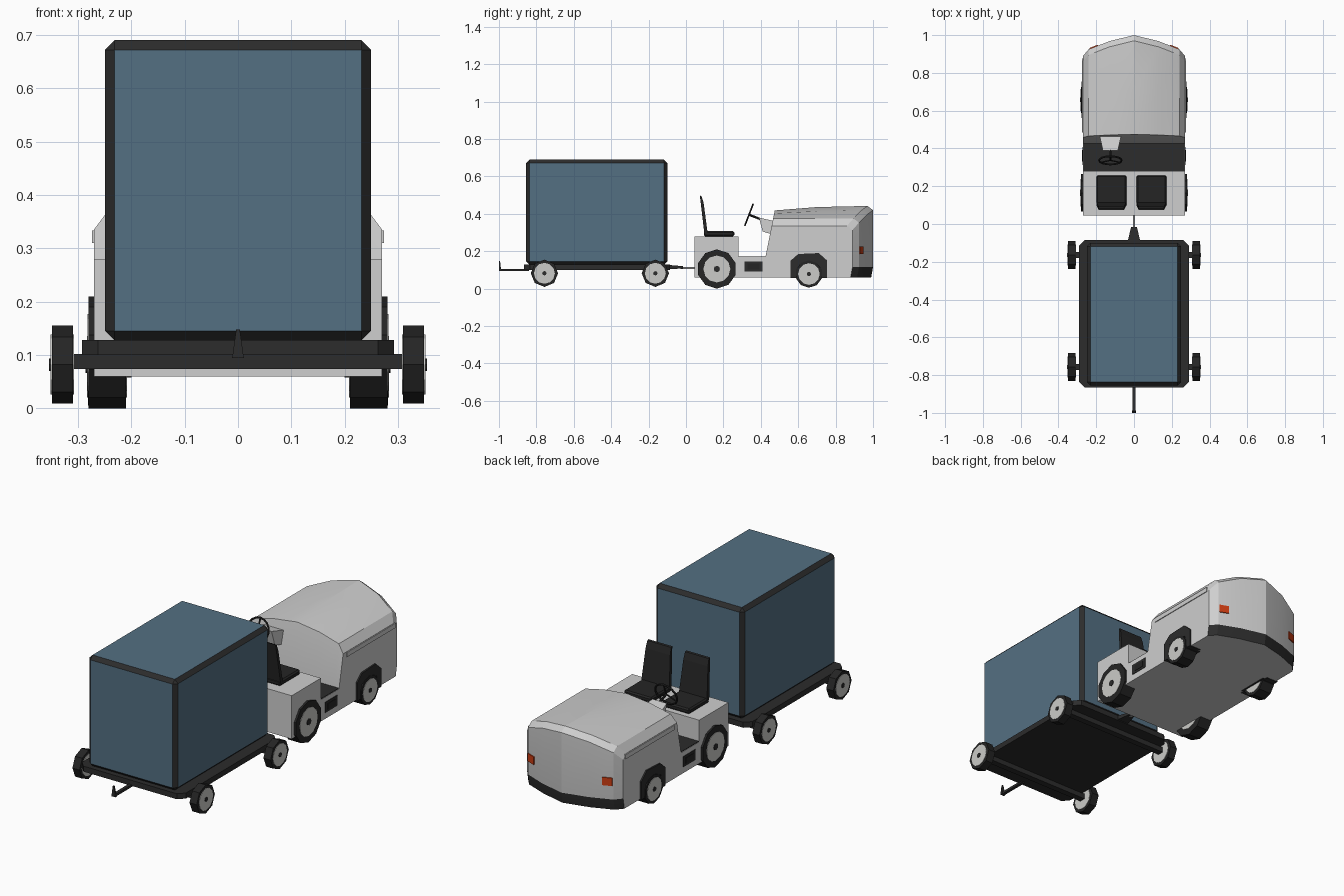
import bpy, bmesh, math
from mathutils import Matrix, Vector

if "Cube" in bpy.data.objects:
    bpy.data.objects.remove(bpy.data.objects["Cube"])


def material(name, rgb):
    m = bpy.data.materials.new(name)
    m.diffuse_color = (*rgb, 1)
    m.use_nodes = True
    m.node_tree.nodes["Principled BSDF"].inputs["Base Color"].default_value = m.diffuse_color
    return m


BODY = material("light_grey_paint", (0.62, 0.62, 0.62))
DARK = material("dark_frame", (0.025, 0.025, 0.025))
RUBBER = material("rubber", (0.018, 0.018, 0.018))
BLUE = material("blue_panel", (0.088, 0.16, 0.225))
RIM = material("rim_grey", (0.6, 0.6, 0.58))
LAMP = material("orange_lamp", (0.6, 0.045, 0.006))
STEEL = material("steel", (0.3, 0.3, 0.3))


def finish(name, bm, *mats):
    bmesh.ops.recalc_face_normals(bm, faces=bm.faces)
    me = bpy.data.meshes.new(name)
    bm.to_mesh(me)
    bm.free()
    for m in mats:
        me.materials.append(m)
    ob = bpy.data.objects.new(name, me)
    bpy.context.collection.objects.link(ob)
    return ob


def box_mesh(x, y, z, bevel=0):
    bm = bmesh.new()
    size = (x[1] - x[0], y[1] - y[0], z[1] - z[0])
    mid = [sum(a) / 2 for a in (x, y, z)]
    bmesh.ops.create_cube(bm, size=1, matrix=Matrix.Translation(mid) @ Matrix.Diagonal((*size, 1)))
    if bevel:
        bmesh.ops.bevel(bm, geom=bm.edges[:], offset=bevel, segments=1, affect='EDGES')
    return bm


def box(name, x, y, z, mat, bevel=0):
    return finish(name, box_mesh(x, y, z, bevel), mat)


def prism(name, pts, cx, half, mat):
    """Side profile (y, z) extruded along x; half may be a function of (y, z)."""
    h = half if callable(half) else (lambda y, z: half)
    bm = bmesh.new()
    a, b = [[bm.verts.new((cx + s * h(y, z), y, z)) for y, z in pts] for s in (-1, 1)]
    bm.faces.new(a)
    bm.faces.new(b)
    n = len(pts)
    for i in range(n):
        j = (i + 1) % n
        bm.faces.new((a[i], a[j], b[j], b[i]))
    return finish(name, bm, mat)


def rod(name, p, q, r, mat, sides=8):
    p, q = Vector(p), Vector(q)
    d = q - p
    bm = bmesh.new()
    rot = d.to_track_quat('Z', 'Y').to_matrix().to_4x4()
    bmesh.ops.create_cone(bm, cap_ends=True, segments=sides, radius1=r, radius2=r, depth=d.length,
                          matrix=Matrix.Translation((p + q) / 2) @ rot)
    return finish(name, bm, mat)


def wheel(name, s, y, z, r, x0, x1, rim, sides):
    """Polygonal tyre with rim plates on both sides and a dark hub."""
    bm = bmesh.new()
    ring = [(y + r * math.sin(2 * math.pi * i / sides), z - r * math.cos(2 * math.pi * i / sides))
            for i in range(sides)]
    bm.free()
    prism(name + "_tyre", ring, s * (x0 + x1) / 2, (x1 - x0) / 2, RUBBER)
    rod(name + "_rim", (s * (x0 - 0.002), y, z), (s * (x1 + 0.002), y, z), rim, RIM, 12)
    rod(name + "_hub", (s * x1, y, z), (s * (x1 + 0.005), y, z), r * 0.16, DARK, 8)


# ---- Tractor: engine hood, a grid of columns across x and rows from rear over the top to the front
half_cols = [(0.27, 0.335, 0.335, 0.89), (0.24, 0.375, 0.375, 0.925),
             (0.13, 0.402, 0.418, 0.968), (0.0, 0.418, 0.442, 1.0)]
cols = [(-x, a, b, f) for x, a, b, f in half_cols] + [c for c in half_cols[-2::-1]]
bm = bmesh.new()
grid = []
for x, za, zb, yf in cols:
    zm = za + (zb - za) * 0.75
    pts = [(0.425, 0.06), (0.425, 0.17), (0.425 + 0.2 * (za - 0.17), za), (0.70, zm), (yf - 0.03, zb),
           (yf, zb - 0.022), (yf, 0.115), (yf - 0.01, 0.06)]
    grid.append([bm.verts.new((x, y, z)) for y, z in pts])
for c, d in zip(grid, grid[1:]):
    for i in range(len(c)):
        j = (i + 1) % len(c)
        f = bm.faces.new((c[i], c[j], d[j], d[i]))
        f.material_index = 1 if i == 6 else 0
bm.faces.new(grid[0])
bm.faces.new(grid[-1])
hood = finish("engine_hood", bm, BODY, DARK)
bpy.context.view_layer.objects.active = hood
hood.select_set(True)
bpy.ops.object.shade_smooth_by_angle(angle=math.radians(18))

# seat base, sills and footwell floor
prism("rear_body", [(0.045, 0.06), (0.045, 0.28), (0.28, 0.28), (0.28, 0.17), (0.43, 0.17), (0.43, 0.06)],
      0, 0.27, BODY)
box("footwell_floor", (-0.268, 0.268), (0.28, 0.432), (0.165, 0.173), DARK)

for s, side in ((-1, "left"), (1, "right")):
    def sx(a, b):
        return tuple(sorted((s * a, s * b)))
    # wheels and front arches
    wheel(side + "_rear_wheel", s, 0.165, 0.105, 0.105, 0.21, 0.28, 0.072, 10)
    wheel(side + "_front_wheel", s, 0.657, 0.078, 0.073, 0.21, 0.281, 0.058, 10)
    prism(side + "_wheel_arch", [(0.56, 0.058), (0.56, 0.15), (0.60, 0.185), (0.71, 0.19), (0.755, 0.15),
          (0.755, 0.058), (0.73, 0.058), (0.715, 0.13), (0.60, 0.13), (0.585, 0.058)], s * 0.245, 0.033, DARK)
    box(side + "_arch_lining", sx(0.2, 0.272), (0.575, 0.74), (0.058, 0.15), DARK)
    # side step pocket and hood trim strip
    box(side + "_step_surround", sx(0.265, 0.273), (0.312, 0.408), (0.092, 0.145), DARK)
    box(side + "_step_plate", sx(0.27, 0.275), (0.33, 0.392), (0.103, 0.133), RUBBER)
    box(side + "_hood_strip", sx(0.267, 0.274), (0.485, 0.875), (0.31, 0.333), BODY)
    # front lamp lying on the slanted nose face
    lamp = box(side + "_front_lamp", (-0.024, 0.024), (-0.006, 0.005), (0.185, 0.225), LAMP)
    lamp.location = (s * 0.213, 0.9355, 0)
    lamp.rotation_euler.z = -s * math.atan2(0.043, 0.11)

# seats
for cx, side in ((-0.12, "left"), (0.092, "right")):
    box(side + "_seat_cushion", (cx - 0.079, cx + 0.079), (0.095, 0.258), (0.28, 0.307), RUBBER, 0.007)
    prism(side + "_seat_back", [(0.098, 0.295), (0.116, 0.295), (0.094, 0.46), (0.083, 0.495), (0.074, 0.498)],
          cx, lambda y, z: 0.079 - (z - 0.295) * 0.06, RUBBER)

# steering console, column and wheel
SX = -0.125
prism("steering_console", [(0.39, 0.38), (0.475, 0.36), (0.46, 0.29), (0.41, 0.305)], SX,
      lambda y, z: 0.04 + (y - 0.39) * 0.22, BODY)
rod("steering_column", (SX, 0.337, 0.395), (SX, 0.41, 0.367), 0.006, RUBBER)
tilt = Matrix.Translation((SX, 0.337, 0.395)) @ Matrix.Rotation(math.radians(69), 4, 'X')
bpy.ops.mesh.primitive_torus_add(major_radius=0.06, minor_radius=0.005, major_segments=16, minor_segments=6)
rim = bpy.context.object
rim.name = "steering_wheel"
rim.matrix_world = tilt
rim.data.materials.append(RUBBER)
for k in range(3):
    a = math.radians(90 + 120 * k)
    tip = tilt @ Vector((0.06 * math.cos(a), 0.06 * math.sin(a), 0))
    rod("steering_spoke", (SX, 0.337, 0.395), tip, 0.004, RUBBER, 6)

# ---- Cart: container whose large faces are blue and bevelled edges dark
bm = box_mesh((-0.249, 0.249), (-0.855, -0.1), (0.127, 0.69), 0.018)
for f in bm.faces:
    f.material_index = 0 if f.calc_area() > 0.1 else 1
finish("container", bm, BLUE, DARK)

# deck with clipped corners
bm = box_mesh((-0.292, 0.292), (-0.865, -0.085), (0.1, 0.128))
upright = [e for e in bm.edges if abs(e.verts[0].co.z - e.verts[1].co.z) > 0.01]
bmesh.ops.bevel(bm, geom=upright, offset=0.03, segments=1, affect='EDGES')
finish("cart_deck", bm, DARK)

# axles and wheels
for y, end in ((-0.757, "front"), (-0.164, "rear")):
    box("cart_" + end + "_axle", (-0.312, 0.312), (y - 0.016, y + 0.016), (0.074, 0.102), DARK)
    for s, side in ((-1, "left"), (1, "right")):
        wheel("cart_" + end + "_" + side + "_wheel", s, y, 0.082, 0.073, 0.309, 0.349, 0.056, 8)

# tow bar with hook at the cart front, coupling to the tractor at the back
box("tow_bar", (-0.008, 0.008), (-1.0, -0.84), (0.094, 0.106), DARK)
prism("tow_hook", [(-1.0, 0.094), (-1.0, 0.148), (-0.994, 0.148), (-0.988, 0.094)], 0,
      lambda y, z: 0.011 - (z - 0.094) * 0.14, DARK)
prism("coupling", [(-0.1, 0.103), (-0.1, 0.127), (-0.015, 0.12), (-0.015, 0.108)], 0,
      lambda y, z: 0.015 - (y + 0.015) * 0.24, DARK)
box("draw_bar", (-0.006, 0.006), (-0.03, 0.06), (0.106, 0.115), STEEL)
